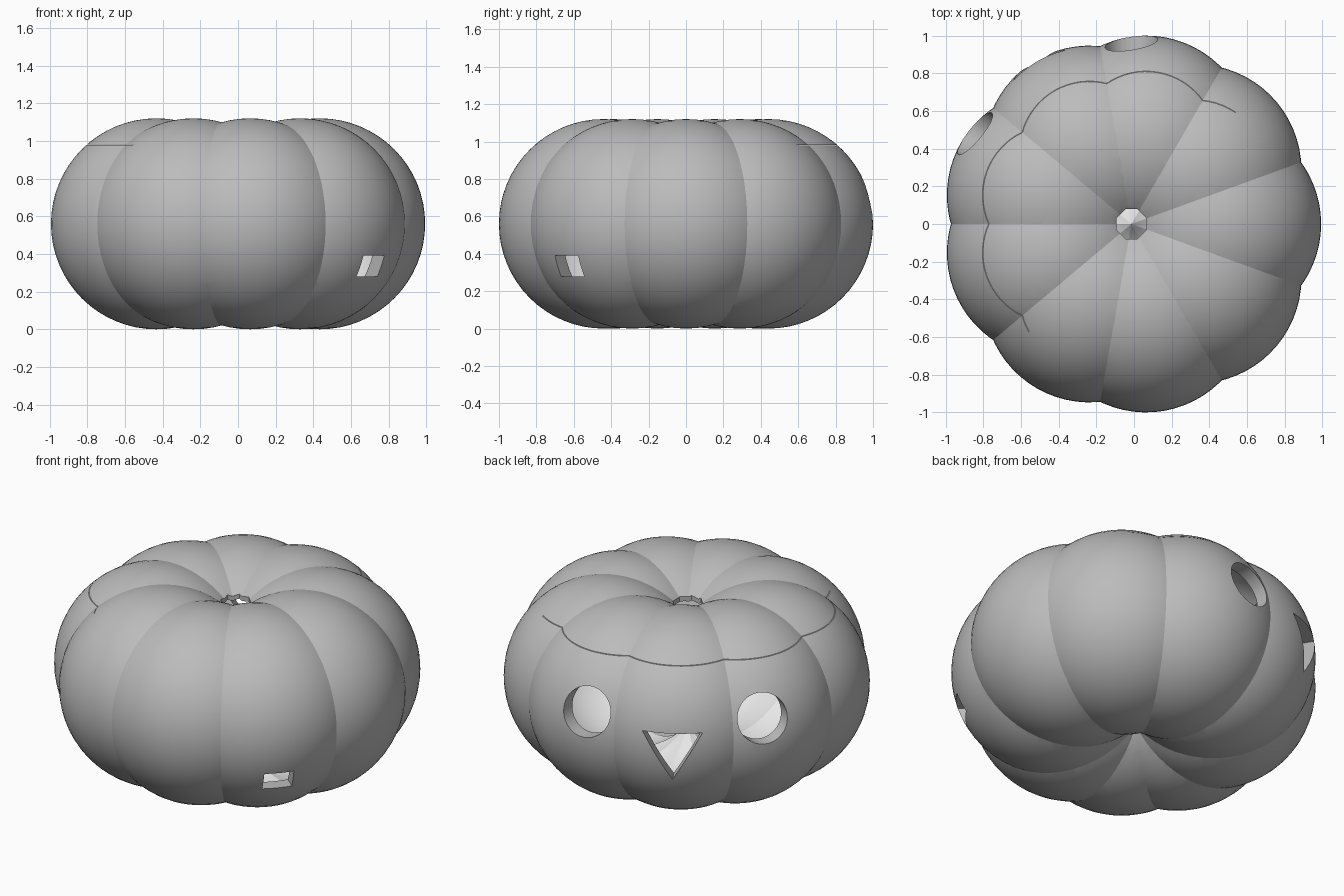
import bpy, bmesh
from math import radians, cos, sin
from mathutils import Matrix, Vector

cube = bpy.data.objects.get("Cube")
if cube:
    bpy.data.objects.remove(cube)

LOBES = 9
LOBE_RADIUS = 0.56
LOBE_OFFSET = 0.447
CAVITY_SCALE = 0.92
STEP = radians(360 / LOBES)


def flat_material(name, grey):
    mat = bpy.data.materials.new(name)
    mat.use_nodes = True
    colour = (grey, grey, grey, 1)
    mat.diffuse_color = colour
    mat.node_tree.nodes["Principled BSDF"].inputs["Base Color"].default_value = colour
    return mat


def add_object(name, bm):
    mesh = bpy.data.meshes.new(name)
    bm.to_mesh(mesh)
    bm.free()
    obj = bpy.data.objects.new(name, mesh)
    bpy.context.collection.objects.link(obj)
    return obj


def lobed_body(scale):
    """Ring of merged balls: one wedge of a ball, repeated around the axis."""
    bm = bmesh.new()
    centre = Matrix.Translation((LOBE_OFFSET, 0, 0))
    bmesh.ops.create_uvsphere(bm, u_segments=64, v_segments=32,
                              radius=LOBE_RADIUS, matrix=centre)
    for side in (1, -1):
        normal = Vector((-sin(STEP / 2), side * cos(STEP / 2), 0))
        bmesh.ops.bisect_plane(bm, geom=bm.verts[:] + bm.edges[:] + bm.faces[:],
                               plane_co=(0, 0, 0), plane_no=normal, clear_outer=True)
    wedge = bm.verts[:] + bm.edges[:] + bm.faces[:]
    for i in range(1, LOBES):
        copy = bmesh.ops.duplicate(bm, geom=wedge)["geom"]
        verts = [g for g in copy if isinstance(g, bmesh.types.BMVert)]
        bmesh.ops.rotate(bm, verts=verts, matrix=Matrix.Rotation(i * STEP, 3, "Z"))
    bmesh.ops.remove_doubles(bm, verts=bm.verts, dist=0.0002)
    bmesh.ops.recalc_face_normals(bm, faces=bm.faces)
    bm.transform(Matrix.Translation((0, 0, LOBE_RADIUS)) @ Matrix.Scale(scale, 4))
    return bm


def arc(count, radius, start, sweep=360):
    return [(radius * cos(radians(start + sweep * i / count)),
             radius * sin(radians(start + sweep * i / count))) for i in range(count)]


def prism(name, outline, low, high, matrix):
    bm = bmesh.new()
    face = bm.faces.new([bm.verts.new((x, y, low)) for x, y in outline])
    top = bmesh.ops.extrude_face_region(bm, geom=[face])["geom"]
    verts = [g for g in top if isinstance(g, bmesh.types.BMVert)]
    bmesh.ops.translate(bm, verts=verts, vec=(0, 0, high - low))
    bmesh.ops.recalc_face_normals(bm, faces=bm.faces)
    bm.transform(matrix)
    obj = add_object(name, bm)
    obj.hide_render = True
    return obj


def side_cutter(name, outline, azimuth, height):
    """Cutter that points outward from the axis at the given azimuth."""
    matrix = (Matrix.Translation((0, 0, height))
              @ Matrix.Rotation(radians(azimuth + 90), 4, "Z")
              @ Matrix.Rotation(radians(90), 4, "X"))
    return prism(name, outline, 0.65, 1.2, matrix)


# Hollow shell: outer skin plus reversed inner skin
bm = lobed_body(1)
cavity = lobed_body(CAVITY_SCALE)
bmesh.ops.reverse_faces(cavity, faces=cavity.faces)
for face in cavity.faces:
    face.material_index = 1
cavity_mesh = bpy.data.meshes.new("cavity")
cavity.to_mesh(cavity_mesh)
cavity.free()
bm.from_mesh(cavity_mesh)
bpy.data.meshes.remove(cavity_mesh)
shell = add_object("pumpkin_shell", bm)
shell.data.materials.append(flat_material("grey_skin", 0.5))
shell.data.materials.append(flat_material("pale_inside", 0.8))

# Openings: face, rear slot, stem hole and the fine lid seam on the face side
slot = [(-0.083, -0.056), (0.083, -0.056), (0.083, 0.056), (-0.083, 0.056)]
seam = arc(40, 1.2, 47, 184) + arc(40, 0.5, 47, 184)[::-1]
cutters = [
    side_cutter("eye_cutter_a", arc(48, 0.14, 0), 90, 0.69),
    side_cutter("eye_cutter_b", arc(48, 0.14, 0), 150, 0.69),
    side_cutter("nose_cutter", arc(3, 0.19, -90), 120, 0.56),
    side_cutter("slot_cutter", slot, -41, 0.335),
    prism("stem_cutter", arc(8, 0.085, 22.5), 0.7, 1.3, Matrix()),
    prism("lid_seam_cutter", seam, 0.978, 0.981, Matrix()),
]
bpy.ops.object.select_all(action="DESELECT")
shell.select_set(True)
bpy.context.view_layer.objects.active = shell
for cutter in cutters:
    mod = shell.modifiers.new(cutter.name, "BOOLEAN")
    mod.operation = "DIFFERENCE"
    mod.solver = "EXACT"
    mod.object = cutter
    bpy.ops.object.modifier_apply(modifier=mod.name)
    bpy.data.objects.remove(cutter)

# Centre the odd-numbered ring and keep the grooves crisp
shift = LOBE_OFFSET * (1 - cos(STEP / 2)) / 2
shell.data.transform(Matrix.Translation((-shift, 0, 0)))
bpy.ops.object.shade_smooth_by_angle(angle=radians(20))
